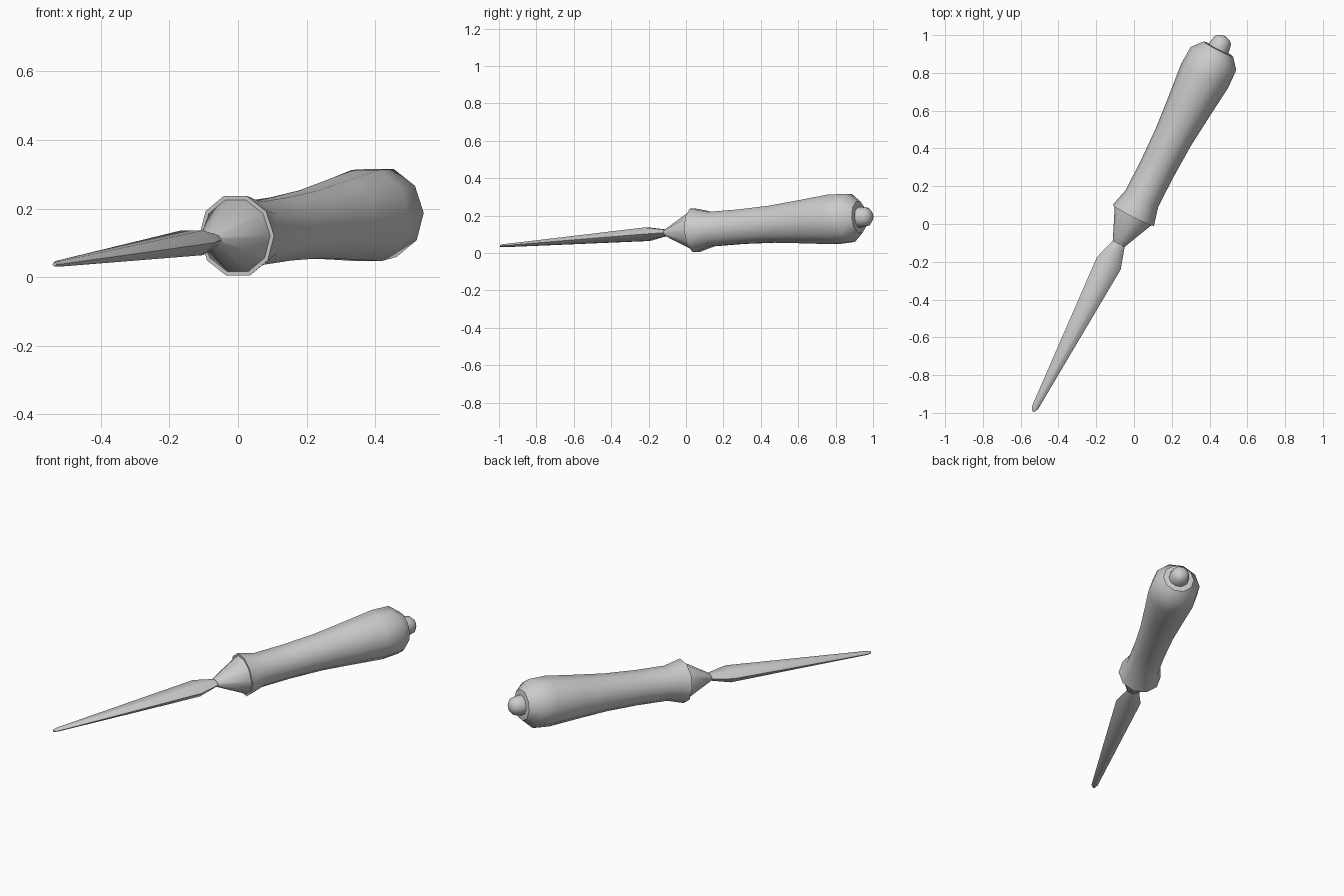
import bpy, bmesh, math
from mathutils import Vector, Matrix

if "Cube" in bpy.data.objects:
    bpy.data.objects.remove(bpy.data.objects["Cube"])

# tool axis: local Y runs from blade tip to handle end
Y = Vector((0.455, 0.890, 0.0713)).normalized()
X = Y.cross(Vector((0, 0, 1))).normalized()
Z = X.cross(Y)
FRAME = Matrix.Translation((-0.004, 0.045, 0.1205)) @ Matrix((X, Y, Z)).transposed().to_4x4()

DECAGON = [(math.cos(math.tau * i / 10), math.sin(math.tau * i / 10)) for i in range(10)]
HEXAGON = [(1, 0), (0.5, 1), (-0.5, 1), (-1, 0), (-0.5, -1), (0.5, -1)]


def loft(name, section, stations, angle):
    """Skin a section through (position, half width, half thickness) stations."""
    bm = bmesh.new()
    rings = [[bm.verts.new((x * w, s, z * t)) for x, z in section] for s, w, t in stations]
    n = len(section)
    for a, b in zip(rings, rings[1:]):
        for i in range(n):
            j = (i + 1) % n
            bm.faces.new((a[i], a[j], b[j], b[i]))
    bm.faces.new(rings[0])
    bm.faces.new(rings[-1])
    bmesh.ops.recalc_face_normals(bm, faces=bm.faces)
    mesh = bpy.data.meshes.new(name)
    bm.to_mesh(mesh)
    bm.free()
    obj = bpy.data.objects.new(name, mesh)
    bpy.context.collection.objects.link(obj)
    obj.matrix_world = FRAME
    bpy.ops.object.select_all(action='DESELECT')
    obj.select_set(True)
    bpy.context.view_layer.objects.active = obj
    bpy.ops.object.shade_smooth_by_angle(angle=math.radians(angle))
    return obj


def turned(name, profile):
    return loft(name, DECAGON, [(s, r, r) for s, r in profile], 44)


# handle with flared front lip, waist and bulging end
turned("handle", [(0, 0.1225), (0.012, 0.12), (0.10, 0.097), (0.28, 0.097), (0.47, 0.104),
                  (0.66, 0.122), (0.835, 0.140), (0.936, 0.135), (0.992, 0.088), (0.994, 0.070)])

# end knob
turned("end_knob", [(0.97, 0.058), (1.01, 0.056), (1.045, 0.049), (1.062, 0.030), (1.068, 0.010)])

# cone collar flattening towards the blade
loft("collar", DECAGON, [(0.01, 0.110, 0.110), (0, 0.110, 0.110), (-0.168, 0.036, 0.020)], 44)

# flat tapering blade with sharp edges
loft("blade", HEXAGON, [(-0.14, 0.034, 0.016), (-0.172, 0.036, 0.017), (-0.285, 0.071, 0.036),
                        (-1.145, 0.018, 0.008), (-1.168, 0.007, 0.005)], 55)
